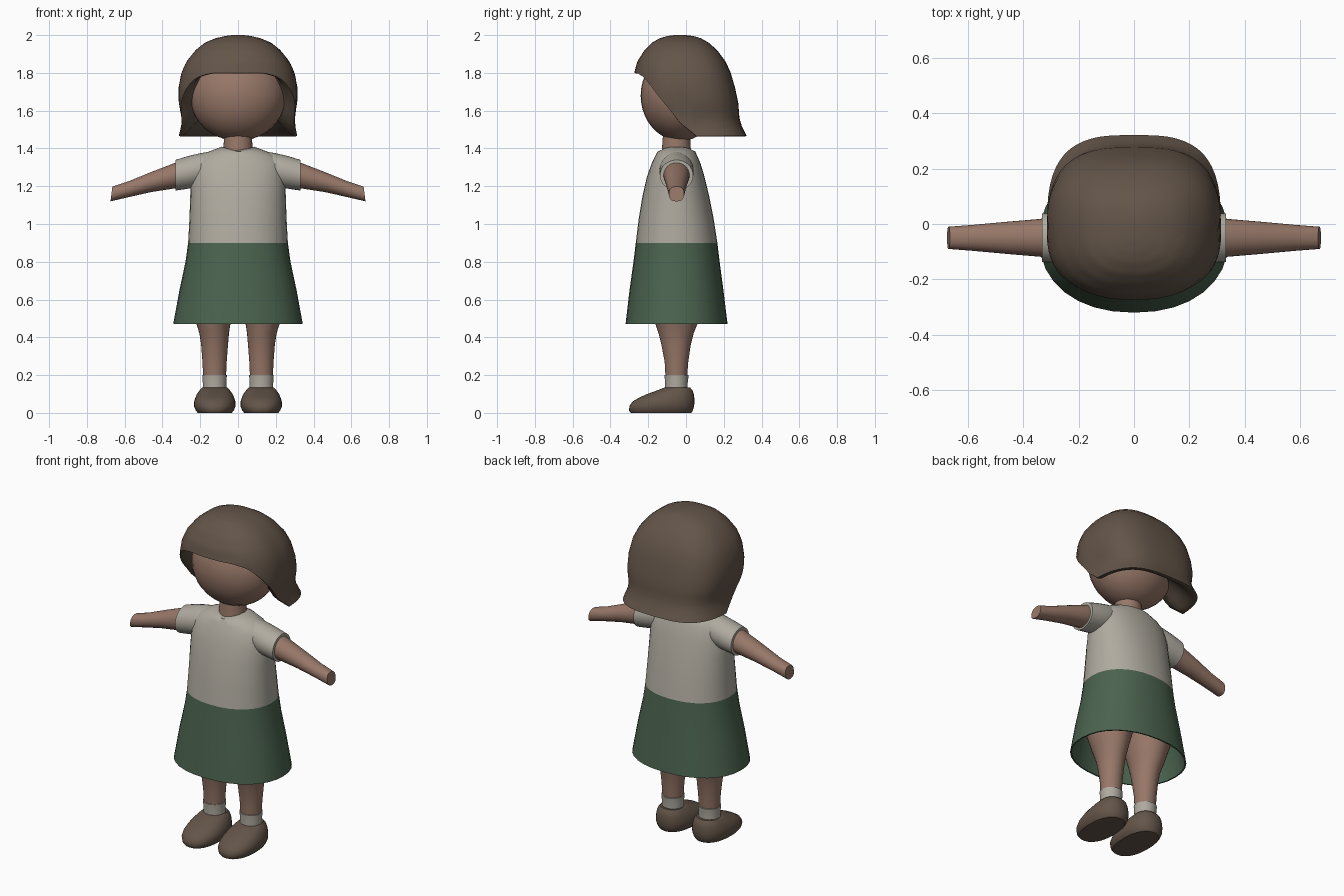
import bpy, bmesh, math

if "Cube" in bpy.data.objects:
    bpy.data.objects.remove(bpy.data.objects["Cube"])


def material(name, rgb):
    m = bpy.data.materials.new(name)
    m.diffuse_color = (*rgb, 1)
    m.use_nodes = True
    m.node_tree.nodes["Principled BSDF"].inputs["Base Color"].default_value = m.diffuse_color
    return m


SKIN = material("skin", (0.31, 0.185, 0.138))
BROWN = material("dark brown", (0.125, 0.09, 0.066))
WHITE = material("warm white", (0.43, 0.405, 0.35))
GREEN = material("green", (0.07, 0.125, 0.078))
SEG = 32


def spow(v, n):
    return math.copysign(abs(v) ** (2 / n), v)


def ring_z(z, cx, rx, yf, yb, n=2.0):
    """Horizontal ring spanning yf..yb"""
    cy, ry = (yf + yb) / 2, (yb - yf) / 2
    pts = []
    for i in range(SEG):
        a = 2 * math.pi * i / SEG
        pts.append((cx + rx * spow(math.cos(a), n), cy + ry * spow(math.sin(a), n), z))
    return pts


def ring_x(x, cz, ry, rz, lean=0.0, n=2.0):
    """Upright ring around the x direction, leaning at the top"""
    pts = []
    for i in range(SEG):
        a = 2 * math.pi * i / SEG
        s = spow(math.sin(a), n)
        pts.append((x + lean * s, -0.05 + ry * spow(math.cos(a), n), cz + rz * s))
    return pts


def loft(name, rings, mat, start=True, end=True, side=1, angle=40):
    """Skin a list of rings; start / end may be True (flat cap), a point (fan) or False"""
    bm = bmesh.new()
    rows = [[bm.verts.new((p[0] * side, p[1], p[2])) for p in r] for r in rings]
    n = len(rows[0])
    for a, b in zip(rows, rows[1:]):
        for i in range(n):
            j = (i + 1) % n
            bm.faces.new((a[i], a[j], b[j], b[i]))
    for cap, row in ((start, rows[0]), (end, rows[-1])):
        if cap is True:
            bm.faces.new(row)
        elif cap:
            c = bm.verts.new(cap)
            for i in range(n):
                bm.faces.new((row[i], row[(i + 1) % n], c))
    bmesh.ops.recalc_face_normals(bm, faces=bm.faces)
    me = bpy.data.meshes.new(name)
    bm.to_mesh(me)
    bm.free()
    me.materials.append(mat)
    ob = bpy.data.objects.new(name, me)
    bpy.context.collection.objects.link(ob)
    bpy.ops.object.select_all(action='DESELECT')
    ob.select_set(True)
    bpy.context.view_layer.objects.active = ob
    bpy.ops.object.shade_smooth_by_angle(angle=math.radians(angle))
    return ob


def lerp_table(table, u):
    i = min(int(u), len(table) - 2)
    f = u - i
    return [a + (b - a) * f for a, b in zip(table[i], table[i + 1])]


# head and neck
head = []
for k in range(1, 20):
    t = math.pi * k / 20
    s = math.sin(t)
    head.append(ring_z(1.68 - 0.24 * math.cos(t), 0, 0.255 * s, -0.03 - 0.21 * s, -0.03 + 0.21 * s))
loft("head", head, SKIN, start=(0, -0.03, 1.44), end=(0, -0.03, 1.92))
loft("neck", [ring_z(1.34, 0, 0.085, -0.135, 0.035), ring_z(1.40, 0, 0.077, -0.127, 0.025),
              ring_z(1.50, 0, 0.072, -0.12, 0.02)], SKIN)

# hair: dome profile (z, half width, front y, back y), cut by a slanting rim
HAIR = [(2.0, 0.03, -0.06, 0.0), (1.995, 0.07, -0.10, 0.04), (1.983, 0.12, -0.14, 0.08),
        (1.96, 0.175, -0.18, 0.12), (1.92, 0.225, -0.22, 0.165), (1.86, 0.273, -0.258, 0.21),
        (1.80, 0.30, -0.274, 0.237), (1.72, 0.315, -0.275, 0.26), (1.64, 0.314, -0.27, 0.277),
        (1.56, 0.296, -0.26, 0.283), (1.52, 0.298, -0.255, 0.295), (1.465, 0.315, -0.25, 0.322)]
RIM = [(-0.26, 1.80), (-0.22, 1.775), (-0.14, 1.67), (-0.05, 1.56), (0.01, 1.485), (0.05, 1.466)]
HY = -0.03


def rim_z(y):
    if y <= RIM[0][0]:
        return RIM[0][1]
    for (y0, z0), (y1, z1) in zip(RIM, RIM[1:]):
        if y <= y1:
            return z0 + (z1 - z0) * (y - y0) / (y1 - y0)
    return RIM[-1][1]


def hair_point(u, a):
    z, rx, yf, yb = lerp_table(HAIR, u)
    c, s = math.cos(a), math.sin(a)
    n = 2.4 if s < 0 else 2.4 + 0.7 * u / 11
    ry = yb - HY if s > 0 else HY - yf
    return (rx * spow(c, n), HY + ry * spow(s, n), z)


ROWS, HSEG = 22, 56
columns = []
for i in range(HSEG):
    a = 2 * math.pi * i / HSEG
    lo, hi = 0.0, 11.0
    for _ in range(30):
        mid = (lo + hi) / 2
        p = hair_point(mid, a)
        if p[2] > rim_z(p[1]):
            lo = mid
        else:
            hi = mid
    col = [hair_point(lo * k / ROWS, a) for k in range(ROWS + 1)]
    x, y, z = col[-1]
    # turn under the rim and back up towards the head
    for f, dz in ((0.97, -0.002), (0.87, 0.015), (0.74, 0.06), (0.6, 0.11)):
        col.append((x * f, HY + (y - HY) * f, z + dz))
    columns.append(col)
loft("hair", [list(r) for r in zip(*columns)], BROWN, start=(0, HY, 2.0), end=(0, HY, 1.75), angle=50)

# shirt body, with a neckline dipping at front and back
shirt = [ring_z(z, 0, rx, yf, yb, n) for z, rx, yf, yb, n in (
    (1.405, 0.086, -0.135, 0.035, 2), (1.385, 0.15, -0.15, 0.048, 2), (1.36, 0.205, -0.163, 0.06, 2.1),
    (1.32, 0.238, -0.182, 0.077, 2.2), (1.25, 0.25, -0.207, 0.098, 2.2), (1.15, 0.253, -0.23, 0.122, 2.2),
    (1.03, 0.257, -0.25, 0.146, 2.2), (0.90, 0.264, -0.266, 0.166, 2.2))]
shirt[0] = [(x, y, 1.383 + 0.026 * abs(x) / 0.086) for x, y, z in shirt[0]]
loft("shirt", shirt, WHITE)

# skirt, open below with an inner wall
loft("skirt", [ring_z(z, 0, rx, yf, yb, 2.2) for z, rx, yf, yb in (
    (0.90, 0.264, -0.266, 0.166), (0.80, 0.278, -0.278, 0.178), (0.65, 0.31, -0.299, 0.198),
    (0.47, 0.343, -0.32, 0.22), (0.47, 0.335, -0.312, 0.212), (0.65, 0.30, -0.29, 0.188),
    (0.86, 0.255, -0.255, 0.155))], GREEN)

for side, label in ((1, "right"), (-1, "left")):
    # sleeve and arm
    loft(label + "_sleeve", [ring_x(0.10, 1.305, 0.075, 0.085), ring_x(0.2, 1.287, 0.09, 0.088),
                             ring_x(0.27, 1.272, 0.09, 0.086), ring_x(0.332, 1.258, 0.088, 0.081)],
         WHITE, side=side)
    loft(label + "_arm", [ring_x(0.22, 1.288, 0.07, 0.072), ring_x(0.33, 1.257, 0.069, 0.068),
                          ring_x(0.46, 1.222, 0.058, 0.053), ring_x(0.58, 1.184, 0.047, 0.042),
                          ring_x(0.67, 1.159, 0.04, 0.039, -0.005, 2.5)], SKIN, side=side)
    # leg
    loft(label + "_leg", [ring_z(z, cx, rx, yf, yb) for z, cx, rx, yf, yb in (
        (0.18, 0.124, 0.06, -0.108, 0.005), (0.27, 0.124, 0.064, -0.113, 0.012),
        (0.36, 0.124, 0.071, -0.13, 0.025), (0.42, 0.126, 0.078, -0.145, 0.04),
        (0.48, 0.131, 0.092, -0.165, 0.064), (0.6, 0.135, 0.125, -0.2, 0.1),
        (0.8, 0.13, 0.13, -0.22, 0.12))], SKIN, side=side)
    # sock
    loft(label + "_sock", [ring_z(0.10, 0.124, 0.064, -0.113, 0.011), ring_z(0.15, 0.124, 0.062, -0.11, 0.008),
                           ring_z(0.20, 0.124, 0.065, -0.114, 0.014)], WHITE, side=side)
    # shoe
    loft(label + "_shoe", [ring_z(z, 0.123, rx, yf, yb, 2.3) for z, rx, yf, yb in (
        (0.0, 0.09, -0.292, 0.028), (0.012, 0.1, -0.301, 0.036), (0.035, 0.11, -0.3, 0.043),
        (0.06, 0.109, -0.283, 0.045), (0.08, 0.103, -0.25, 0.044), (0.1, 0.094, -0.205, 0.041),
        (0.12, 0.08, -0.15, 0.034), (0.134, 0.066, -0.115, 0.022))], BROWN, side=side)
